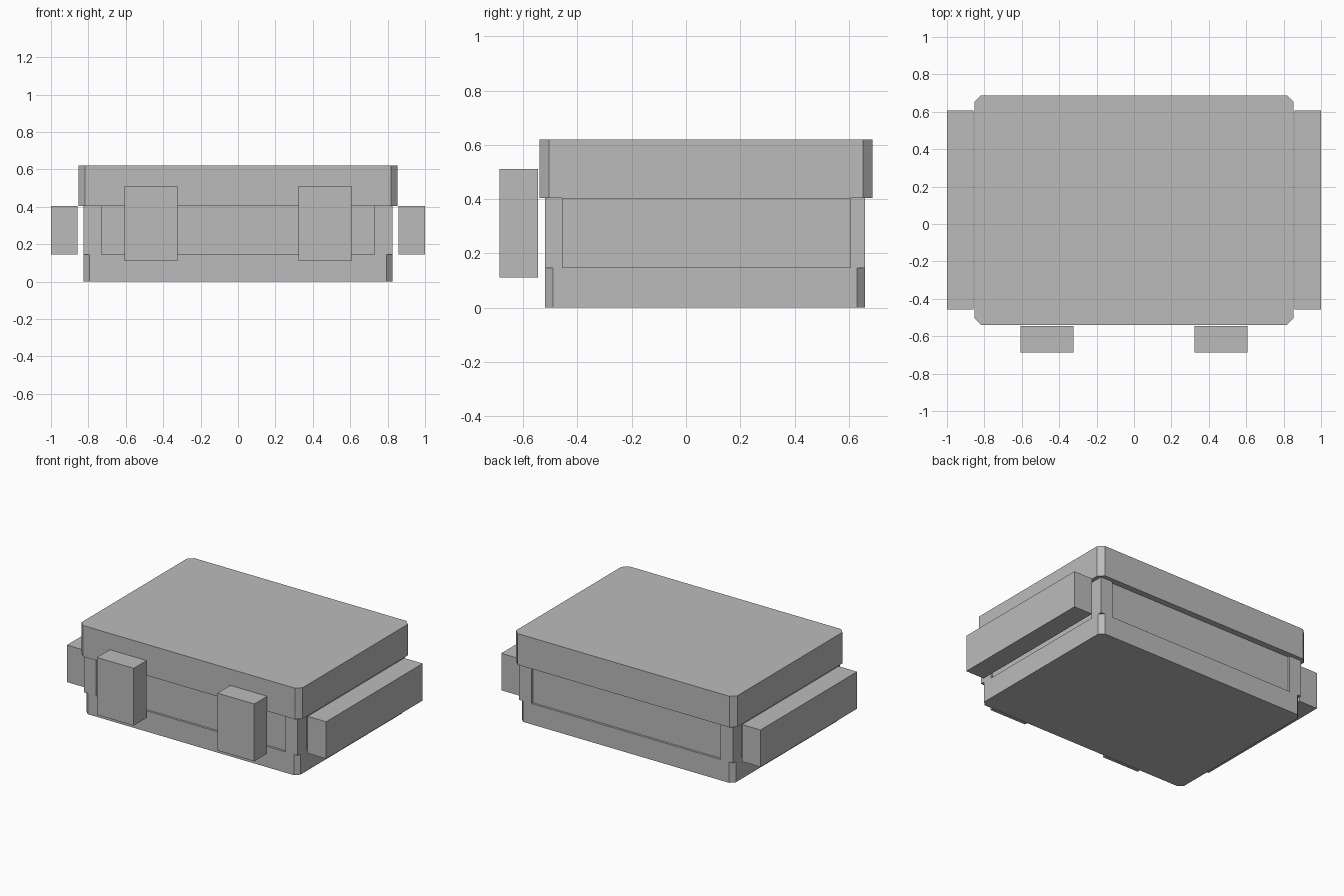
import bpy
import bmesh
from mathutils import Vector

cube = bpy.data.objects.get("Cube")
if cube:
    bpy.data.objects.remove(cube, do_unlink=True)

grey = bpy.data.materials.new("plain_grey")
grey.use_nodes = True
colour = (0.5, 0.5, 0.5, 1)
grey.diffuse_color = colour
grey.node_tree.nodes["Principled BSDF"].inputs["Base Color"].default_value = colour


def box(name, low, high, chamfer=0):
    """Box between two corners, with optional chamfered upright edges."""
    low, high = Vector(low), Vector(high)
    size, centre = high - low, (low + high) / 2
    bm = bmesh.new()
    bmesh.ops.create_cube(bm, size=1)
    bmesh.ops.scale(bm, vec=size, verts=bm.verts)
    if chamfer:
        upright = [e for e in bm.edges
                   if abs(e.verts[0].co.z - e.verts[1].co.z) > size.z / 2]
        bmesh.ops.bevel(bm, geom=upright, offset=chamfer, segments=1,
                        affect='EDGES', offset_type='OFFSET')
    mesh = bpy.data.meshes.new(name)
    bm.to_mesh(mesh)
    bm.free()
    mesh.materials.append(grey)
    obj = bpy.data.objects.new(name, mesh)
    obj.location = centre
    bpy.context.collection.objects.link(obj)
    return obj


# Case extents and levels
half_x, front, back = 0.825, -0.52, 0.66
base_top, lid_bottom, recess = 0.145, 0.403, 0.015
post_x, post_y = 0.095, 0.095

# Main body: chamfered base, recessed middle, overhanging chamfered lid
box("base", (-half_x, front, 0), (half_x, back, base_top), 0.03)
box("middle_body", (-half_x + recess, front + recess, base_top),
    (half_x - recess, back - recess, lid_bottom))
box("lid", (-0.853, -0.54, lid_bottom), (0.853, 0.688, 0.62), 0.035)

# Mirrored parts: corner posts, side handles and front latches
for side, s in (("left", 1), ("right", -1)):
    def pair(name, x0, x1, y0, y1, z0, z1):
        xs = sorted((s * x0, s * x1))
        return box(side + "_" + name, (xs[0], y0, z0), (xs[1], y1, z1))

    pair("front_post", half_x - post_x, half_x, front, front + post_y,
         base_top, lid_bottom)
    pair("back_post", half_x - post_x, half_x, back - post_y, back,
         base_top, lid_bottom)
    pair("handle", 0.857, 1, -0.457, 0.607, base_top, lid_bottom)
    pair("latch", 0.323, 0.607, -0.688, -0.546, 0.11, 0.51)
